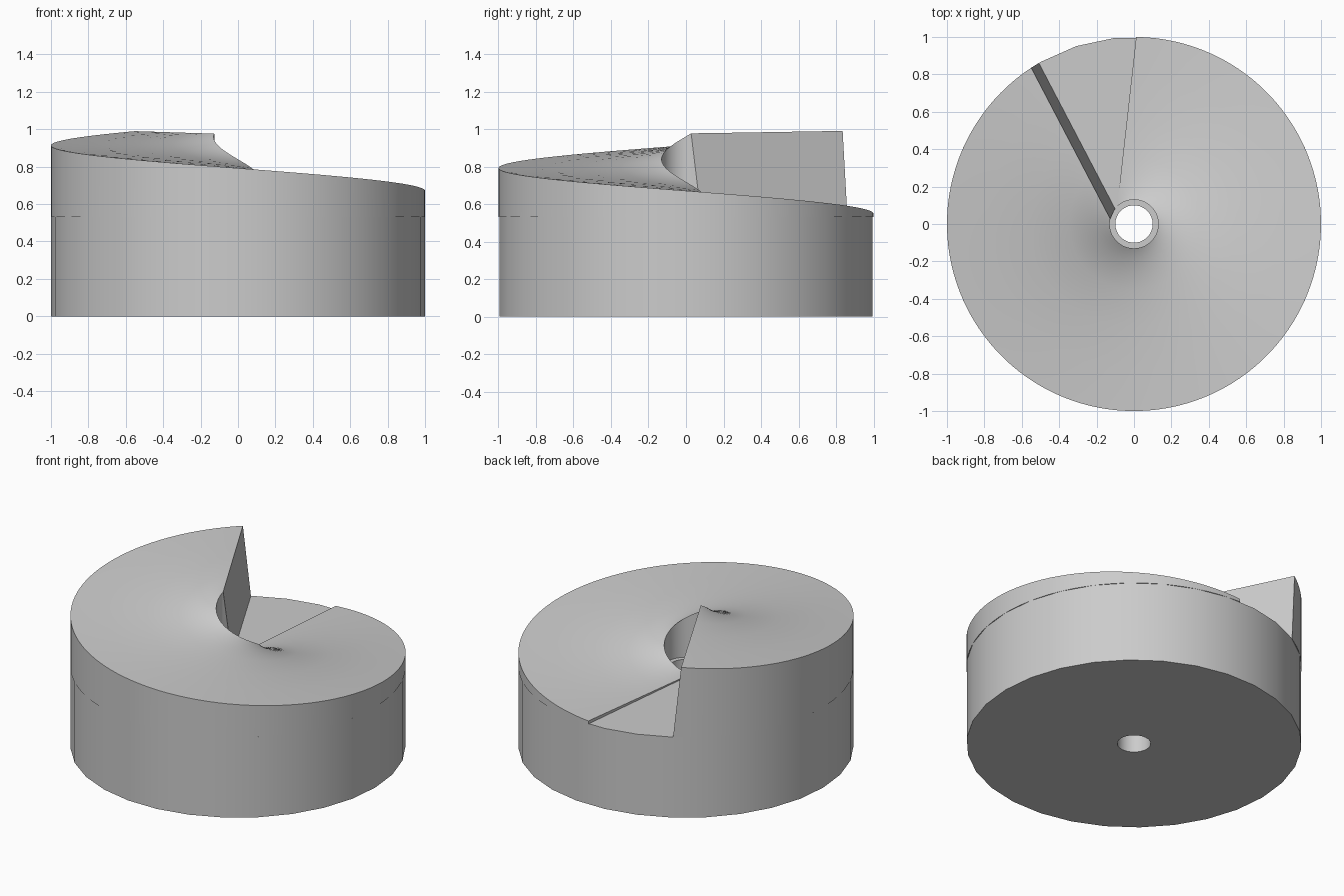
import bpy, bmesh
from math import sin, cos, asin, radians, tau

cube = bpy.data.objects.get("Cube")
if cube:
    bpy.data.objects.remove(cube)

grey = bpy.data.materials.new("plain grey")
grey.use_nodes = True
grey.diffuse_color = (0.6, 0.6, 0.6, 1)
grey.node_tree.nodes["Principled BSDF"].inputs["Base Color"].default_value = (0.6, 0.6, 0.6, 1)

BASE_TOP, HOLE, RAMP_HOLE = 0.53, 0.10, 0.13


def finish(bm, name):
    bmesh.ops.recalc_face_normals(bm, faces=bm.faces)
    mesh = bpy.data.meshes.new(name)
    bm.to_mesh(mesh)
    bm.free()
    obj = bpy.data.objects.new(name, mesh)
    mesh.materials.append(grey)
    bpy.context.collection.objects.link(obj)
    bpy.ops.object.select_all(action='DESELECT')
    obj.select_set(True)
    bpy.context.view_layer.objects.active = obj
    bpy.ops.object.shade_smooth_by_angle(angle=radians(30))
    return obj


def loft(bm, loops, closed):
    """Join matching closed cross-sections with quads."""
    rings = [[bm.verts.new(p) for p in loop] for loop in loops]
    n = len(rings[0])
    for i in range(len(rings) if closed else len(rings) - 1):
        a, b = rings[i], rings[(i + 1) % len(rings)]
        for j in range(n):
            k = (j + 1) % n
            bm.faces.new((a[j], a[k], b[k], b[j]))
    if not closed:
        bm.faces.new(rings[0])
        bm.faces.new(rings[-1])


# Base: a thirty-sided disc with a centre bore
bm = bmesh.new()
profile = [(HOLE, 0), (1, 0), (1, BASE_TOP), (HOLE, BASE_TOP)]
sides = 30
loft(bm, [[(r * cos(tau * i / sides), r * sin(tau * i / sides), z) for r, z in profile]
          for i in range(sides)], closed=True)
finish(bm, "base_disc")


# Ramp: cross-sections lie on lines tangent to the bore and climb clockwise
def on_line(angle, offset, r, z):
    a = angle + asin(offset / r)
    return (r * cos(a), r * sin(a), z)


bm = bmesh.new()
steps = 108
start, sweep = radians(83.6), radians(326)
radii = [RAMP_HOLE, 0.2, 0.35, 0.55, 0.78, 1.0]
sections = []
for i in range(steps + 1):
    t = i / steps
    angle = start - sweep * t
    # the last section leans outward at its foot to form the sloped end wall
    foot = 0.052 if i == steps else 0.10
    top = [on_line(angle, 0.10, r, 0.55 + 0.44 * t - 0.015 * (1 - r)) for r in radii]
    bottom = [on_line(angle, foot, r, BASE_TOP) for r in reversed(radii)]
    sections.append(top + bottom)
loft(bm, sections, closed=False)
finish(bm, "spiral_ramp")
